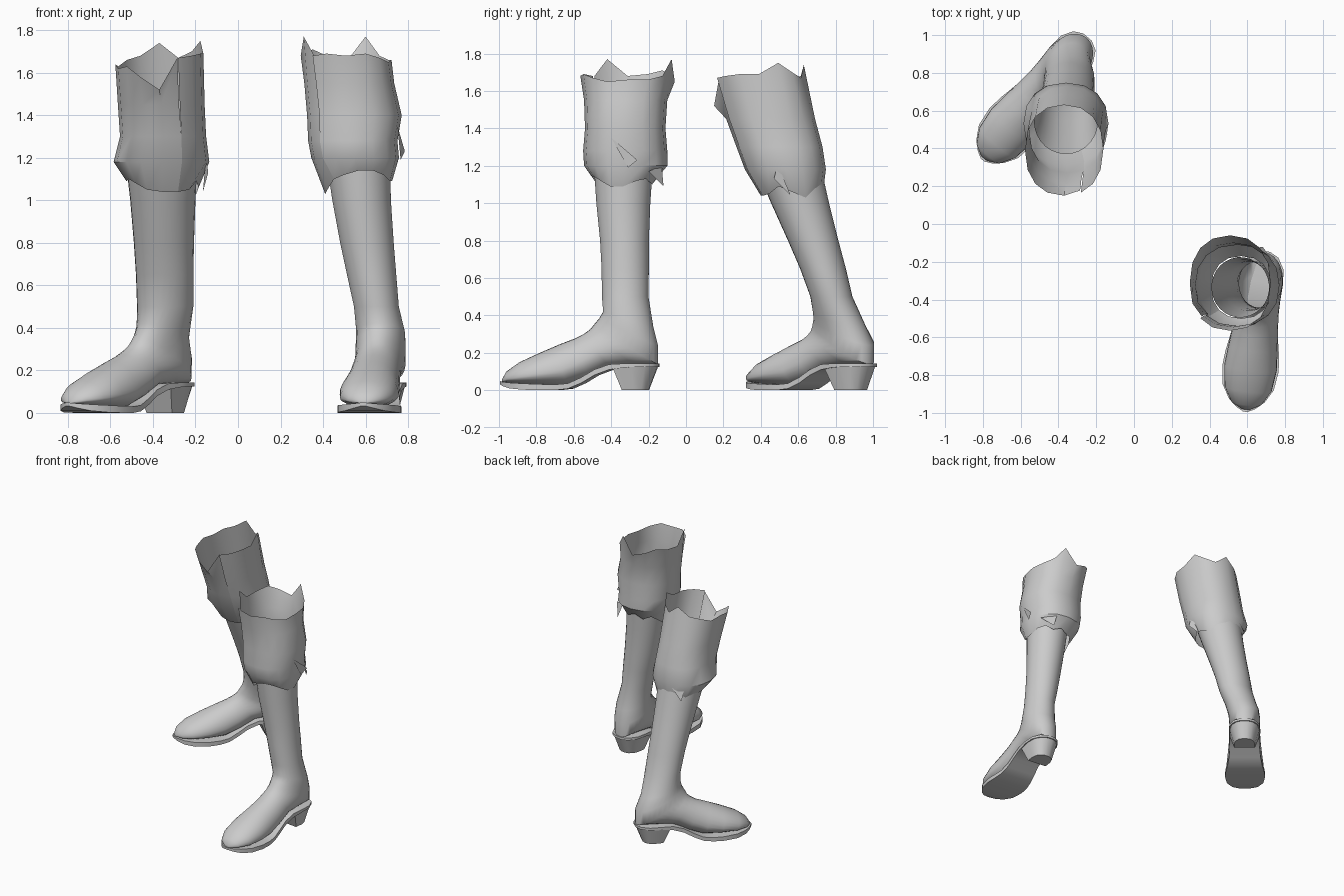
import bpy, bmesh, math
from mathutils import Vector

cube = bpy.data.objects.get("Cube")
if cube:
    bpy.data.objects.remove(cube)

grey = bpy.data.materials.new("plain_grey")
grey.use_nodes = True
GREY = (0.6, 0.6, 0.6, 1)
grey.diffuse_color = GREY
grey.node_tree.nodes["Principled BSDF"].inputs["Base Color"].default_value = GREY


def loft(name, rings, closed=True, caps=(False, False), sharp=40):
    """Skin a list of equally long point rings."""
    bm = bmesh.new()
    rows = [[bm.verts.new(p) for p in ring] for ring in rings]
    n = len(rows[0])
    for a, b in zip(rows, rows[1:]):
        for i in range(n if closed else n - 1):
            j = (i + 1) % n
            bm.faces.new((a[i], a[j], b[j], b[i]))
    for use, row in zip(caps, (rows[0], rows[-1])):
        if use:
            bm.faces.new(row)
    bmesh.ops.recalc_face_normals(bm, faces=bm.faces)
    mesh = bpy.data.meshes.new(name)
    bm.to_mesh(mesh)
    bm.free()
    mesh.materials.append(grey)
    obj = bpy.data.objects.new(name, mesh)
    bpy.context.collection.objects.link(obj)
    bpy.ops.object.select_all(action='DESELECT')
    obj.select_set(True)
    bpy.context.view_layer.objects.active = obj
    bpy.ops.object.shade_smooth_by_angle(angle=math.radians(sharp))
    return obj


# Foot sections: underside point, instep point (distance from heel, height), half width
FOOT = [
    (.838, .045, .838, .06, .02), (.80, .04, .815, .10, .08),
    (.72, .03, .745, .15, .125), (.60, .025, .635, .20, .14),
    (.48, .025, .53, .245, .13), (.36, .07, .45, .275, .12),
    (.25, .125, .40, .30, .114), (.12, .135, .365, .325, .114),
    (.0, .14, .345, .35, .117), (.0, .24, .315, .385, .117),
    (.025, .34, .295, .42, .115)]

# Sole stations: distance from heel, half width, top, bottom
SOLE = [
    (.85, .012, .048, .032), (.83, .05, .044, .022), (.79, .095, .04, .01),
    (.72, .136, .036, .003), (.62, .15, .032, 0), (.54, .143, .03, 0),
    (.47, .13, .036, .008), (.40, .118, .068, .038), (.33, .112, .11, .08),
    (.25, .114, .138, .11), (.16, .118, .143, .122), (.08, .112, .143, .125),
    (.02, .078, .143, .125), (-.006, .03, .143, .125)]

# Half outline of the heel block: fraction from back to front, fraction of width
HEEL = [(1, 1), (.55, 1), (.25, .85), (.07, .55), (0, .2)]
COLS = 28


def oval(ring, start, n, power=1.0, lift=None):
    """Level ring fitted to its x and y limits."""
    z, x0, x1, y0, y1 = ring
    pts = []
    for i in range(n):
        a = start + math.tau * i / n
        c, s = math.cos(a), math.sin(a)
        c = math.copysign(abs(c) ** power, c)
        s = math.copysign(abs(s) ** power, s)
        pts.append(Vector(((x0 + x1) / 2 + (x1 - x0) / 2 * c,
                           (y0 + y1) / 2 + (y1 - y0) / 2 * s,
                           z + (lift[i] if lift else 0))))
    return pts


def boot(side, heel, toe, lean, shaft):
    heel = Vector((*heel, 0))
    u = (Vector((*toe, 0)) - heel).normalized()
    v = Vector((-u.y, u.x, 0))

    def at(d, w, z):
        return heel + u * d + v * w + Vector((0, lean * max(0, z - .27), z))

    # Upper: sections swing from upright at the toe to level at the ankle
    rings = []
    for k, (bu, bz, tu, tz, half) in enumerate(FOOT):
        mid = .28 + .22 * min(1, k / 8)
        ring = []
        for i in range(COLS):
            t = math.tau * i / COLS
            c = math.cos(t)
            f = mid + c * (1 - mid if c > 0 else mid)
            ring.append(at(bu + (tu - bu) * f, half * math.sin(t), bz + (tz - bz) * f))
        rings.append(ring)
    start = math.atan2(u.y, u.x)
    rings += [oval(r, start, COLS) for r in shaft]
    loft(side + "_boot_upper", rings, caps=(True, False), sharp=60)

    # Sole with a narrow welt around the foot
    rings = [[at(d, -w, hi), at(d, w, hi), at(d, w, lo), at(d, -w, lo)]
             for d, w, hi, lo in SOLE]
    loft(side + "_sole", rings, caps=(True, True))

    # Stacked heel block, narrowing to the ground
    rings = []
    for z, back, front, half in ((.13, .0, .235, .112), (0, .05, .185, .078)):
        outline = [(f, w) for f, w in HEEL] + [(f, -w) for f, w in reversed(HEEL)]
        rings.append([at(back + (front - back) * f, half * w, z) for f, w in outline])
    loft(side + "_heel", rings, caps=(True, True))


def cuff(side, rings, rim, hem, seam):
    """Ragged wrap, open along a seam whose ends overlap near the rim."""
    n = len(rim)
    rows = []
    for k, ring in enumerate(rings):
        lift = hem if k == 0 else rim if k == len(rings) - 1 else None
        pts = oval(ring, 0, n, .88, lift)
        pts = pts[seam:] + pts[:seam]
        end = pts[0].copy()
        if k > 2:
            mid = sum(pts, Vector()) / n
            end.xy = mid.xy + (end.xy - mid.xy) * .95
        rows.append(pts + [end])
    obj = loft(side + "_cuff", rows, closed=False, sharp=35)
    return obj


def flap(name, corners):
    """Loose torn corner of the wrap."""
    a, b, c = (Vector(p) for p in corners)
    loft(name, [[a, b], [a.lerp(c, .95), b.lerp(c, .95)]], closed=False)


# Left leg, upright
boot("left", (.69, -.15), (.59, -.99), 0,
     [(.5, .545, .757, -.45, -.2), (.65, .512, .745, -.452, -.198),
      (.8, .48, .733, -.46, -.198), (1.0, .443, .72, -.48, -.19),
      (1.22, .41, .715, -.495, -.175)])
cuff("left",
     [(1.1, .41, .725, -.5, -.17), (1.2, .345, .757, -.545, -.1),
      (1.28, .33, .75, -.55, -.1), (1.4, .325, .77, -.54, -.11),
      (1.55, .312, .735, -.545, -.1), (1.66, .295, .722, -.565, -.06)],
     [0, 0, .02, .11, -.01, .02, .05, .03, .02, .11, .02, .03, .02, .03, .01, -.01],
     [-.01, .02, .03, .0, .03, .0, .02, -.02, -.07, -.05, .0, .02, .04, .04, .02, -.01],
     10)
flap("left_cuff_flap", [(.75, -.4, 1.35), (.765, -.31, 1.19), (.785, -.26, 1.23)])
flap("left_back_flap", [(.64, -.13, 1.2), (.74, -.2, 1.17), (.68, -.12, 1.09)])

# Right leg, leaning forward with the foot turned out
boot("right", (-.25, .985), (-.8, .34), -.4,
     [(.5, -.475, -.21, .665, .89), (.65, -.48, -.21, .61, .855),
      (.8, -.49, -.207, .545, .815), (1.0, -.507, -.2, .455, .765),
      (1.2, -.53, -.19, .37, .72)])
cuff("right",
     [(1.08, -.525, -.185, .4, .735), (1.18, -.585, -.135, .315, .748),
      (1.3, -.555, -.15, .27, .73), (1.45, -.565, -.157, .215, .69),
      (1.64, -.577, -.163, .15, .63)],
     [.05, .11, .06, .03, .1, .04, .02, -.01, 0, -.02, -.01, -.06, -.12, .03, .04, .05],
     [-.02, -.05, .0, .02, .0, .03, .0, .02, .01, .02, .0, -.03, -.04, -.04, -.03, .01],
     13)
flap("right_cuff_flap", [(-.15, .49, 1.21), (-.14, .47, 1.13), (-.165, .56, 1.04)])
flap("right_back_flap", [(-.48, .68, 1.2), (-.4, .74, 1.15), (-.47, .73, 1.06)])
